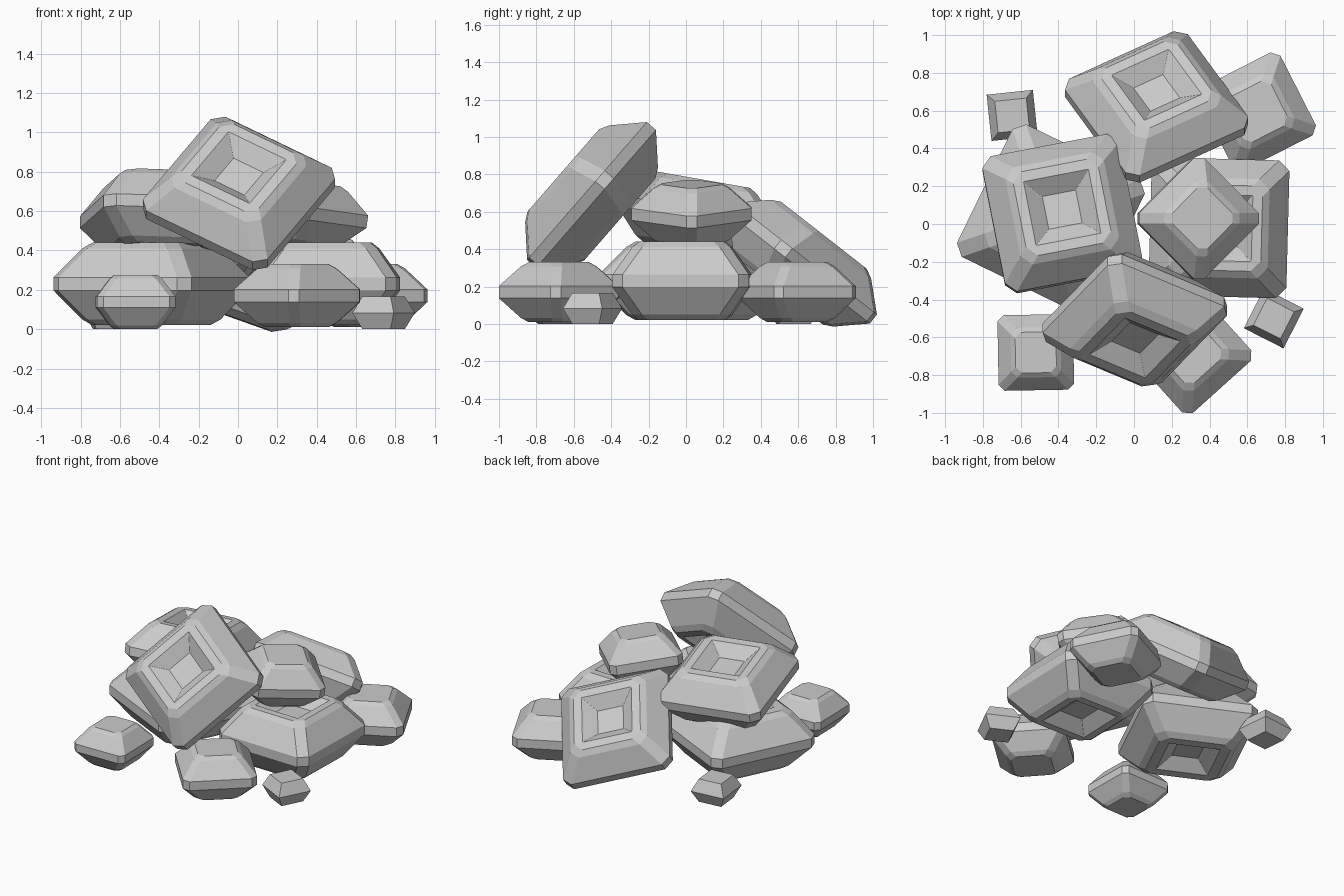
import bpy, bmesh
from math import radians
from mathutils import Matrix

if "Cube" in bpy.data.objects:
    bpy.data.objects.remove(bpy.data.objects["Cube"])


def outline(bm, r, c, z):
    """Square of half width r, corners cut by c (plain square if c is 0)."""
    if c == 0:
        pts = [(r, -r), (r, r), (-r, r), (-r, -r)]
    else:
        k = r - c
        pts = [(r, -k), (r, k), (k, r), (-k, r), (-r, k), (-r, -k), (-k, -r), (k, -r)]
    return [bm.verts.new((x, y, z)) for x, y in pts]


def stone(name, half_profile, loc, turn, tilt_x=0, tilt_y=0):
    """Skin mirrored outlines (centre band first, then outward) into a closed stone."""
    bm = bmesh.new()
    lower = [(r, c, -z) for r, c, z in reversed(half_profile)]
    if half_profile[0][2] == 0:
        lower = lower[:-1]
    rings = [outline(bm, *p) for p in lower + list(half_profile)]
    for a, b in zip(rings, rings[1:]):
        n = len(a)
        for i in range(n):
            j = (i + 1) % n
            bm.faces.new((a[i], a[j], b[j], b[i]))
    bm.faces.new(list(reversed(rings[0])))
    bm.faces.new(rings[-1])
    bmesh.ops.recalc_face_normals(bm, faces=bm.faces)
    me = bpy.data.meshes.new(name)
    bm.to_mesh(me)
    bm.free()
    ob = bpy.data.objects.new(name, me)
    bpy.context.collection.objects.link(ob)
    ob.matrix_world = (Matrix.Translation(loc)
                       @ Matrix.Rotation(radians(tilt_x), 4, 'X')
                       @ Matrix.Rotation(radians(tilt_y), 4, 'Y')
                       @ Matrix.Rotation(radians(turn), 4, 'Z'))


def big(r, h):
    # cushion shape with a square pit in both broad faces
    c = 0.055
    return [(r, c, 0.16 * h), (0.72 * r, c, 0.86 * h), (0.62 * r, c, h),
            (0.175, 0.001, h), (0.09, 0.001, h - 0.07)]


def medium(r, h):
    c = 0.16 * r
    return [(r, c, 0.2 * h), (0.66 * r, c, 0.86 * h), (0.54 * r, c, h)]


def pebble(r, h):
    return [(r, 0, 0), (0.68 * r, 0, h)]


# large stones
stone("left_base_stone", big(0.39, 0.21), (-0.44, 0.03, 0.23), -26)
stone("right_base_stone", big(0.365, 0.21), (0.45, -0.02, 0.23), -1.5)
stone("left_upper_stone", big(0.37, 0.19), (-0.38, 0.055, 0.585), 11, tilt_x=-10)
stone("back_leaning_stone", big(0.375, 0.19), (0.12, 0.62, 0.325), 30, tilt_x=-38)
stone("front_leaning_stone", big(0.375, 0.2), (0.005, -0.505, 0.69), -32.5, tilt_x=49)

# medium stones
stone("right_upper_stone", medium(0.246, 0.16), (0.34, 0.03, 0.59), 45, tilt_y=8)
stone("front_right_stone", medium(0.246, 0.16), (0.30, -0.68, 0.17), 42)
stone("back_right_stone", medium(0.246, 0.16), (0.65, 0.595, 0.17), 27)
stone("front_left_stone", medium(0.2, 0.138), (-0.52, -0.68, 0.138), 1)

# pebbles
stone("right_pebble", pebble(0.118, 0.083), (0.74, -0.50, 0.083), -27)
stone("left_pebble", pebble(0.123, 0.083), (-0.645, 0.575, 0.083), 6)
